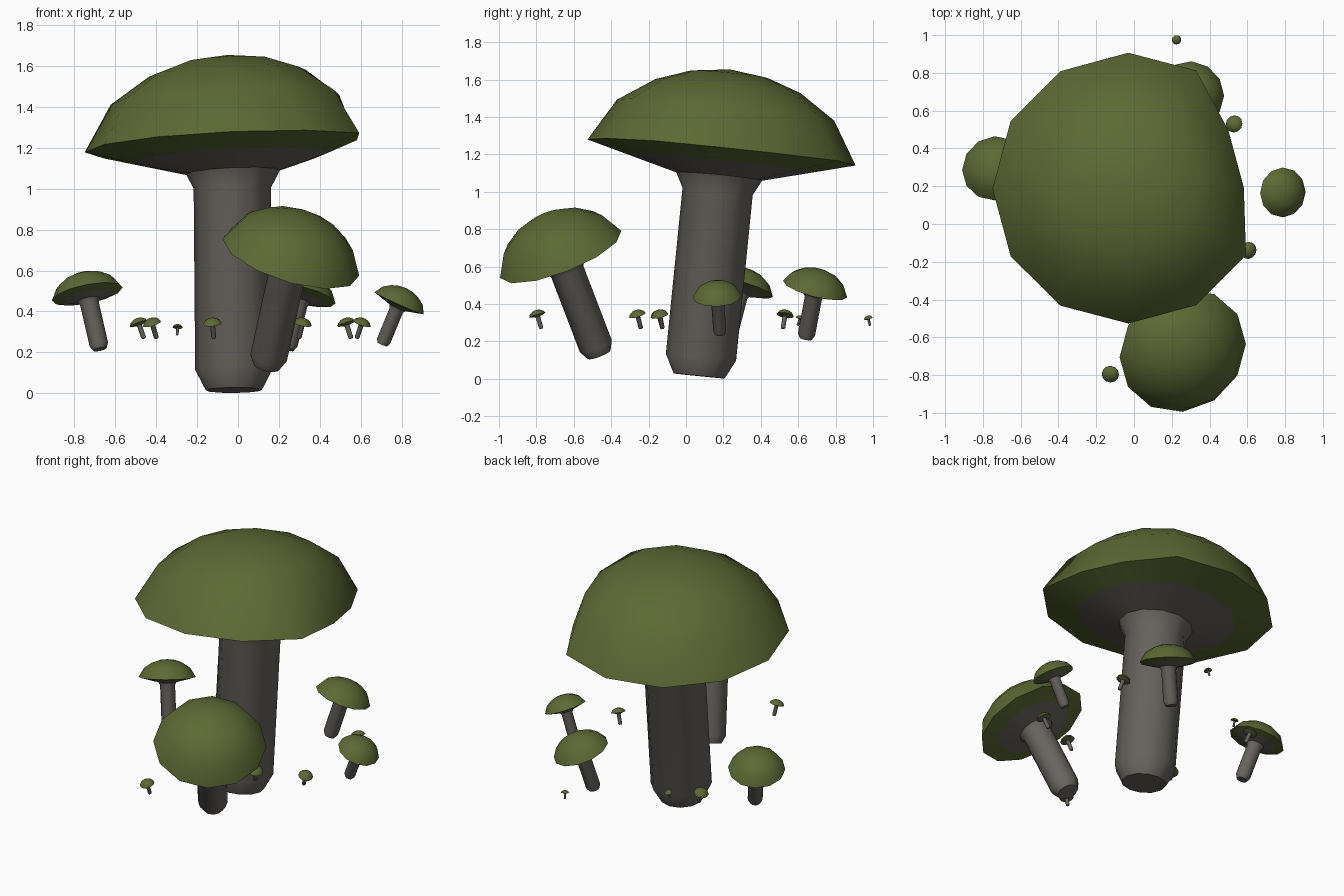
import bpy, math
from mathutils import Vector

if "Cube" in bpy.data.objects:
    bpy.data.objects.remove(bpy.data.objects["Cube"])

SIDES = 12


def material(name, rgb):
    m = bpy.data.materials.new(name)
    m.diffuse_color = (*rgb, 1)
    m.use_nodes = True
    m.node_tree.nodes["Principled BSDF"].inputs["Base Color"].default_value = m.diffuse_color
    return m


GREEN = material("moss_green", (0.105, 0.142, 0.034))
GRAY = material("warm_gray", (0.14, 0.128, 0.112))


def ring(center, axis, radius, dent=0.0):
    """Twelve points around an axis; dent pulls in the +x side."""
    n = axis.normalized()
    u = (Vector((1, 0, 0)) - n * n.x).normalized()
    v = n.cross(u)
    pts = []
    for i in range(SIDES):
        a = 2 * math.pi * i / SIDES
        r = radius * (1 - dent if i < 2 else 1)
        pts.append(center + (u * math.cos(a) + v * math.sin(a)) * r)
    return pts


def loft(name, rings, mat, start=None, close_end=False):
    """Skin a list of rings, with an optional pole at the start."""
    verts = [p for r in rings for p in r]
    faces = []
    for k in range(len(rings) - 1):
        for i in range(SIDES):
            j = (i + 1) % SIDES
            a, b = k * SIDES, (k + 1) * SIDES
            faces.append((a + i, b + i, b + j, a + j))
    if start is not None:
        verts.append(start)
        faces += [(len(verts) - 1, i, (i + 1) % SIDES) for i in range(SIDES)]
    if close_end:
        b = (len(rings) - 1) * SIDES
        faces.append([b + i for i in reversed(range(SIDES))])
    me = bpy.data.meshes.new(name)
    me.from_pydata(verts, [], faces)
    me.materials.append(mat)
    for p in me.polygons:
        p.use_smooth = True
    me.set_sharp_from_angle(angle=math.radians(42))
    ob = bpy.data.objects.new(name, me)
    bpy.context.collection.objects.link(ob)


def mushroom(name, cap, r, base, tilt=None, dent=0.0, height=0.62):
    cap, base = Vector(cap), Vector(base)
    axis = (cap - base).normalized()
    n = Vector((*tilt, 1)).normalized() if tilt else axis
    # cap: dome rings, rim, outer underside (radius, height, dent share)
    dome = [(0.29, 0.94, 0), (0.54, 0.80, 0.2), (0.81, 0.51, 0.55),
            (1.0, 0.0, 1), (0.68, None, 0.5)]
    rings = []
    for f, h, d in dome:
        z = -0.085 if h is None else h * height
        rings.append(ring(cap + n * z * r, n, f * r, d * dent))
    loft(name + "_cap", rings, GREEN, start=cap + n * height * r)
    # stem: gills, neck, shaft, tapered foot
    rings = [ring(cap - n * 0.085 * r, n, 0.68 * r, 0.5 * dent),
             ring(cap - n * 0.18 * r, n, 0.32 * r),
             ring(cap - axis * 0.29 * r, axis, 0.262 * r),
             ring(base + axis * 0.14 * r, axis, 0.262 * r),
             ring(base, axis, 0.19 * r)]
    loft(name + "_stem", rings, GRAY, close_end=True)


# large mushroom
mushroom("large", (-0.03, 0.19, 1.21), 0.72, (-0.02, 0.07, 0.015),
         (-0.045, 0.097), dent=0.15)
# medium mushrooms
mushroom("front", (0.258, -0.67, 0.665), 0.348, (0.14, -0.465, 0.13),
         (0.31, -0.39), height=0.67)
mushroom("left", (-0.737, 0.295, 0.485), 0.176, (-0.675, 0.225, 0.215),
         (-0.2, 0.28))
mushroom("right", (0.788, 0.167, 0.44), 0.132, (0.705, 0.182, 0.238),
         (0.45, -0.05))
mushroom("back", (0.305, 0.69, 0.48), 0.177, (0.24, 0.64, 0.215),
         (0.25, 0.26))

# sprouts: cap x, y, base x, y
sprouts = [(-0.125, -0.795, -0.118, -0.773), (0.605, -0.14, 0.58, -0.125),
           (0.53, 0.53, 0.553, 0.518), (-0.485, 0.53, -0.46, 0.518),
           (-0.42, -0.145, -0.398, -0.125), (0.315, -0.26, 0.298, -0.24)]
for i, (x, y, bx, by) in enumerate(sprouts):
    mushroom(f"sprout_{i + 1}", (x, y, 0.34), 0.046, (bx, by, 0.268))

# tiniest sprouts
for i, (x, y, bx, by) in enumerate([(-0.295, 0.61, -0.297, 0.597),
                                    (0.225, 0.975, 0.22, 0.984)]):
    mushroom(f"tiny_sprout_{i + 1}", (x, y, 0.322), 0.025, (bx, by, 0.284))
